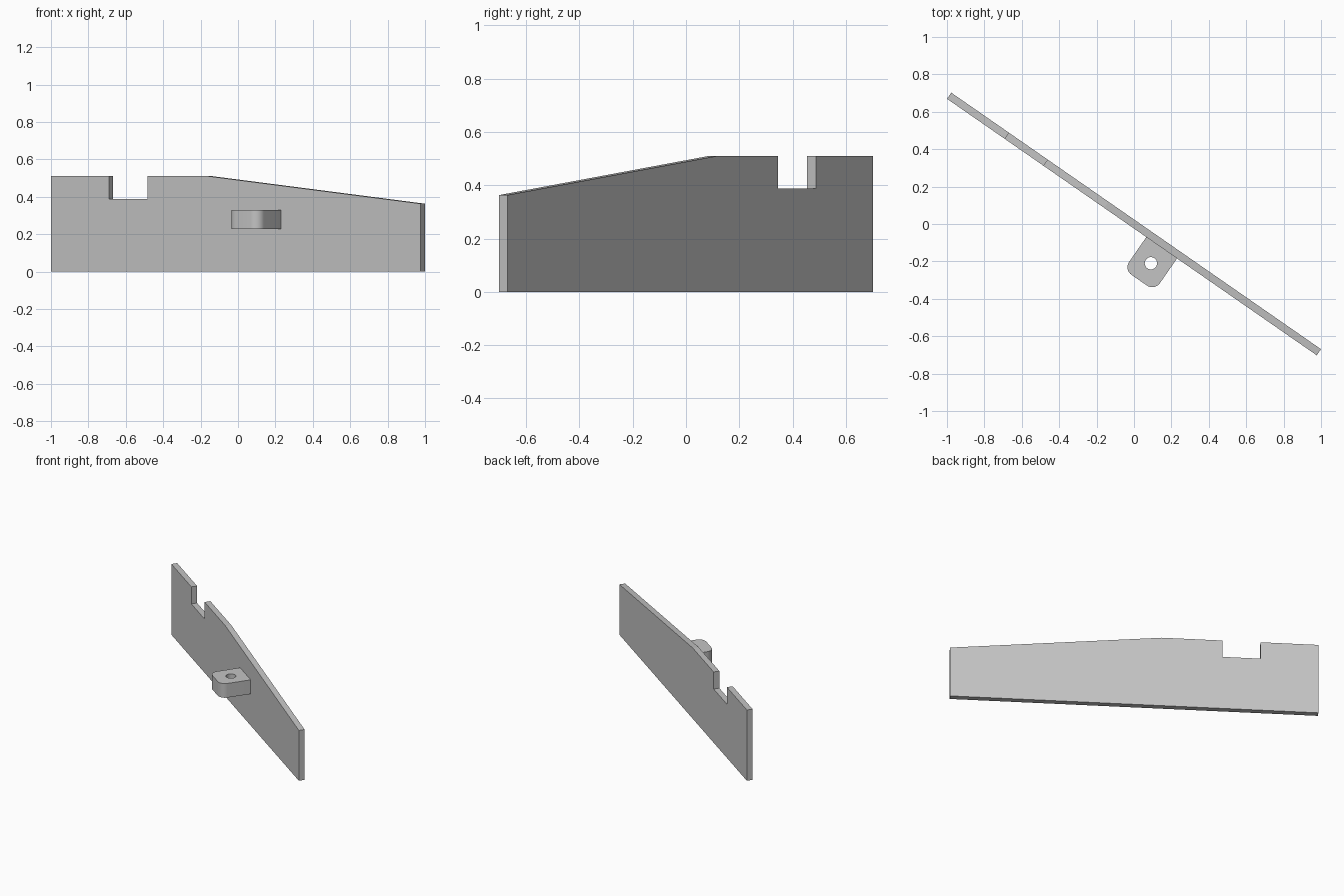
import bpy, bmesh, math
from mathutils import Matrix, Vector

cube = bpy.data.objects.get("Cube")
if cube:
    bpy.data.objects.remove(cube, do_unlink=True)

grey = bpy.data.materials.new("plain grey")
grey.use_nodes = True
grey.diffuse_color = (0.55, 0.55, 0.55, 1)
grey.node_tree.nodes["Principled BSDF"].inputs["Base Color"].default_value = grey.diffuse_color

# Everything is laid out along x, then turned diagonally
TURN = Matrix.Rotation(math.radians(-34.75), 4, "Z")


def prism(name, points, direction):
    """Extrude a flat outline into a solid, turned to the diagonal."""
    bm = bmesh.new()
    face = bm.faces.new([bm.verts.new(p) for p in points])
    extruded = bmesh.ops.extrude_face_region(bm, geom=[face])["geom"]
    moved = [g for g in extruded if isinstance(g, bmesh.types.BMVert)]
    bmesh.ops.translate(bm, verts=moved, vec=direction)
    bmesh.ops.recalc_face_normals(bm, faces=bm.faces)
    bm.transform(TURN)
    mesh = bpy.data.meshes.new(name)
    bm.to_mesh(mesh)
    bm.free()
    mesh.materials.append(grey)
    obj = bpy.data.objects.new(name, mesh)
    bpy.context.collection.objects.link(obj)
    return obj


def arc(cx, cy, r, start, end, steps, z):
    angles = [math.radians(start + (end - start) * i / steps) for i in range(steps + 1)]
    return [(cx + r * math.cos(a), cy + r * math.sin(a), z) for a in angles]


# Upright plate with a notch and a sloping top
half, thick, top = 1.203, 0.04, 0.51
profile = [(-half, 0), (half, 0), (half, 0.363), (-0.18, top), (-0.576, top),
           (-0.576, 0.387), (-0.826, 0.387), (-0.826, top), (-half, top)]
prism("notched_plate", [(x, -thick / 2, z) for x, z in profile], Vector((0, thick, 0)))

# Mounting tab with rounded outer corners
left, right, outer, r, low, height = 0.094, 0.294, -0.231, 0.05, 0.228, 0.102
outline = [(right, -0.015, low), (left, -0.015, low)]
outline += arc(left + r, outer + r, r, 180, 270, 10, low)
outline += arc(right - r, outer + r, r, 270, 360, 10, low)
tab = prism("mounting_tab", outline, Vector((0, 0, height)))

# Round hole through the tab
ring = arc(0.194, -0.121, 0.033, 0, 360, 32, low - 0.1)[:-1]
cutter = prism("hole_cutter", ring, Vector((0, 0, height + 0.2)))
cut = tab.modifiers.new("hole", "BOOLEAN")
cut.operation = "DIFFERENCE"
cut.solver = "EXACT"
cut.object = cutter
bpy.ops.object.select_all(action="DESELECT")
bpy.context.view_layer.objects.active = tab
tab.select_set(True)
bpy.ops.object.modifier_apply(modifier=cut.name)
bpy.data.objects.remove(cutter, do_unlink=True)
bpy.ops.object.shade_smooth_by_angle(angle=math.radians(30))
